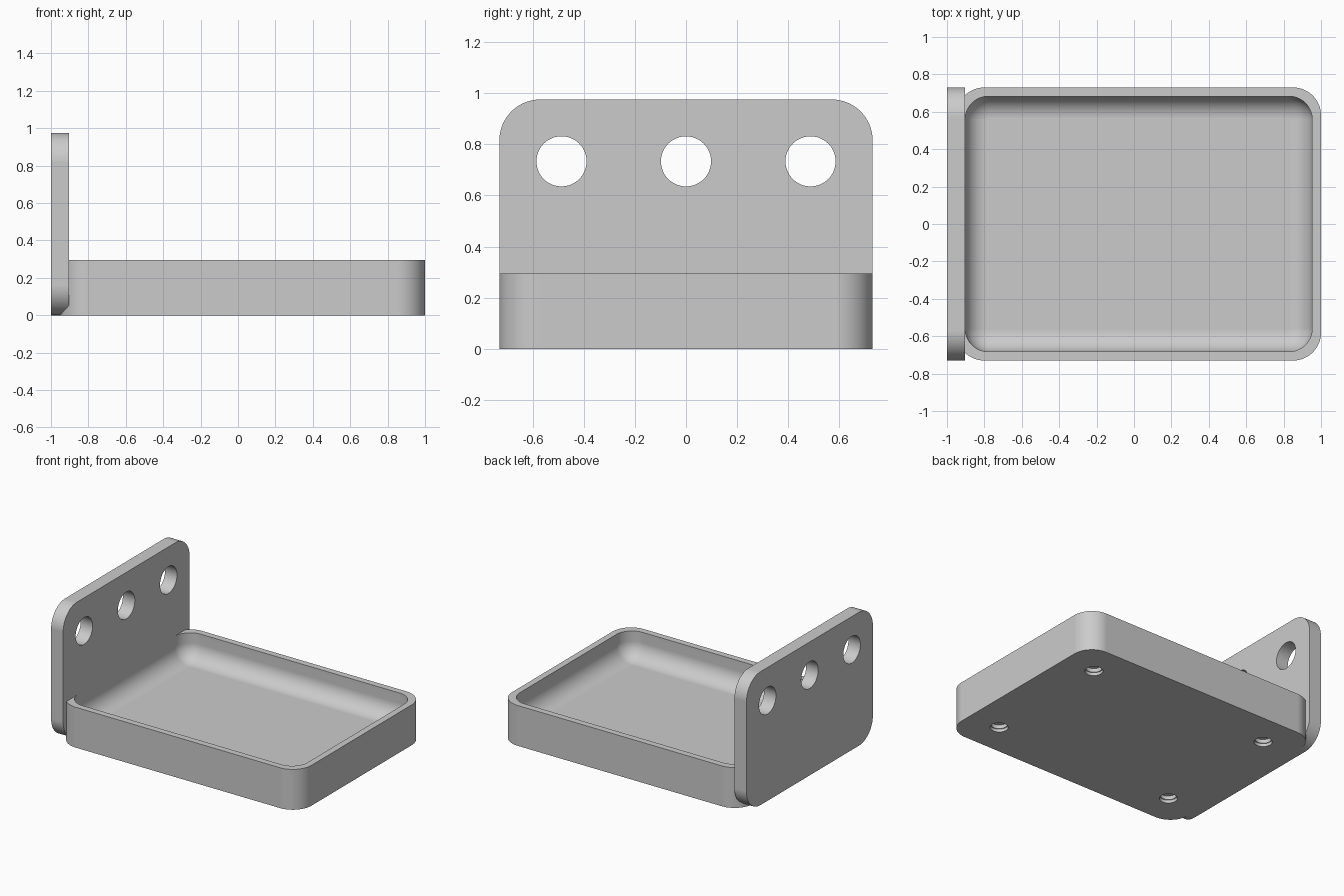
import bpy, bmesh, math

if "Cube" in bpy.data.objects:
    bpy.data.objects.remove(bpy.data.objects["Cube"])

mat = bpy.data.materials.new("light_grey")
mat.diffuse_color = (0.6, 0.6, 0.6, 1)
mat.use_nodes = True
mat.node_tree.nodes["Principled BSDF"].inputs["Base Color"].default_value = mat.diffuse_color


def rounded_rect(cx, cy, hx, hy, r, n=14):
    """Counter-clockwise outline of a rounded rectangle."""
    pts = []
    for k, (sx, sy) in enumerate([(1, 1), (-1, 1), (-1, -1), (1, -1)]):
        for i in range(n + 1):
            a = math.pi / 2 * (k + i / n)
            pts.append((cx + sx * (hx - r) + r * math.cos(a),
                        cy + sy * (hy - r) + r * math.sin(a)))
    return pts


def loft(name, rings):
    """Solid skinned through equal-length rings of 3D points, capped at both ends."""
    bm = bmesh.new()
    loops = [[bm.verts.new(p) for p in ring] for ring in rings]
    for a, b in zip(loops, loops[1:]):
        for i in range(len(a)):
            j = (i + 1) % len(a)
            bm.faces.new((a[i], a[j], b[j], b[i]))
    bm.faces.new(loops[0])
    bm.faces.new(loops[-1])
    bmesh.ops.recalc_face_normals(bm, faces=bm.faces)
    mesh = bpy.data.meshes.new(name)
    bm.to_mesh(mesh)
    bm.free()
    mesh.materials.append(mat)
    obj = bpy.data.objects.new(name, mesh)
    bpy.context.collection.objects.link(obj)
    return obj


def combine(obj, other, operation):
    """Apply a boolean and remove the other object."""
    mod = obj.modifiers.new("boolean", 'BOOLEAN')
    mod.operation, mod.solver, mod.object = operation, 'EXACT', other
    bpy.context.view_layer.objects.active = obj
    bpy.ops.object.modifier_apply(modifier=mod.name)
    bpy.data.objects.remove(other, do_unlink=True)


def drill(obj, centre, radius, depth, rotation=(0, 0, 0)):
    bpy.ops.mesh.primitive_cylinder_add(vertices=48, radius=radius, depth=depth,
                                        location=centre, rotation=rotation)
    cutter = bpy.context.object
    cutter.hide_render = True
    cutter.data.materials.append(mat)
    combine(obj, cutter, 'DIFFERENCE')


# Tray: straight outer wall, hollow with a filleted floor
CX, HX, HY, H = 0.025, 0.975, 0.73, 0.295
WALL, FLOOR, FILLET, CORNER = 0.047, 0.1, 0.12, 0.125


def tray_ring(inset, r, z):
    return [(x, y, z) for x, y in rounded_rect(CX, 0, HX - inset, HY - inset, r)]


rings = [tray_ring(0, 0.15, 0), tray_ring(0, 0.15, H), tray_ring(WALL, CORNER, H)]
for i in range(13):
    t = math.pi / 2 * i / 12
    d = FILLET * (1 - math.cos(t))
    rings.append(tray_ring(WALL + d, CORNER - d, FLOOR + FILLET * (1 - math.sin(t))))
tray = loft("tray_with_mounting_plate", rings)

# Upright mounting plate with rounded corners, three through holes
outline = rounded_rect(0, 0.4875, 0.73, 0.4875, 0.16)
plate = loft("mounting_plate", [[(x, y, z) for y, z in outline] for x in (-1, -0.9028)])
for y in (-0.487, 0, 0.487):
    drill(plate, (-0.95, y, 0.733), 0.098, 0.3, (0, math.pi / 2, 0))
combine(tray, plate, 'UNION')

# Stepped round recesses under the tray
for sx in (-1, 1):
    for sy in (-1, 1):
        for radius, depth in ((0.06, 0.022), (0.054, 0.05)):
            drill(tray, (CX + sx * 0.73, sy * 0.487, 0), radius, 2 * depth)

bpy.ops.object.select_all(action='DESELECT')
tray.select_set(True)
bpy.context.view_layer.objects.active = tray
bpy.ops.object.shade_smooth_by_angle(angle=math.radians(30))
weighted = tray.modifiers.new("weighted_normals", 'WEIGHTED_NORMAL')
weighted.keep_sharp = True
